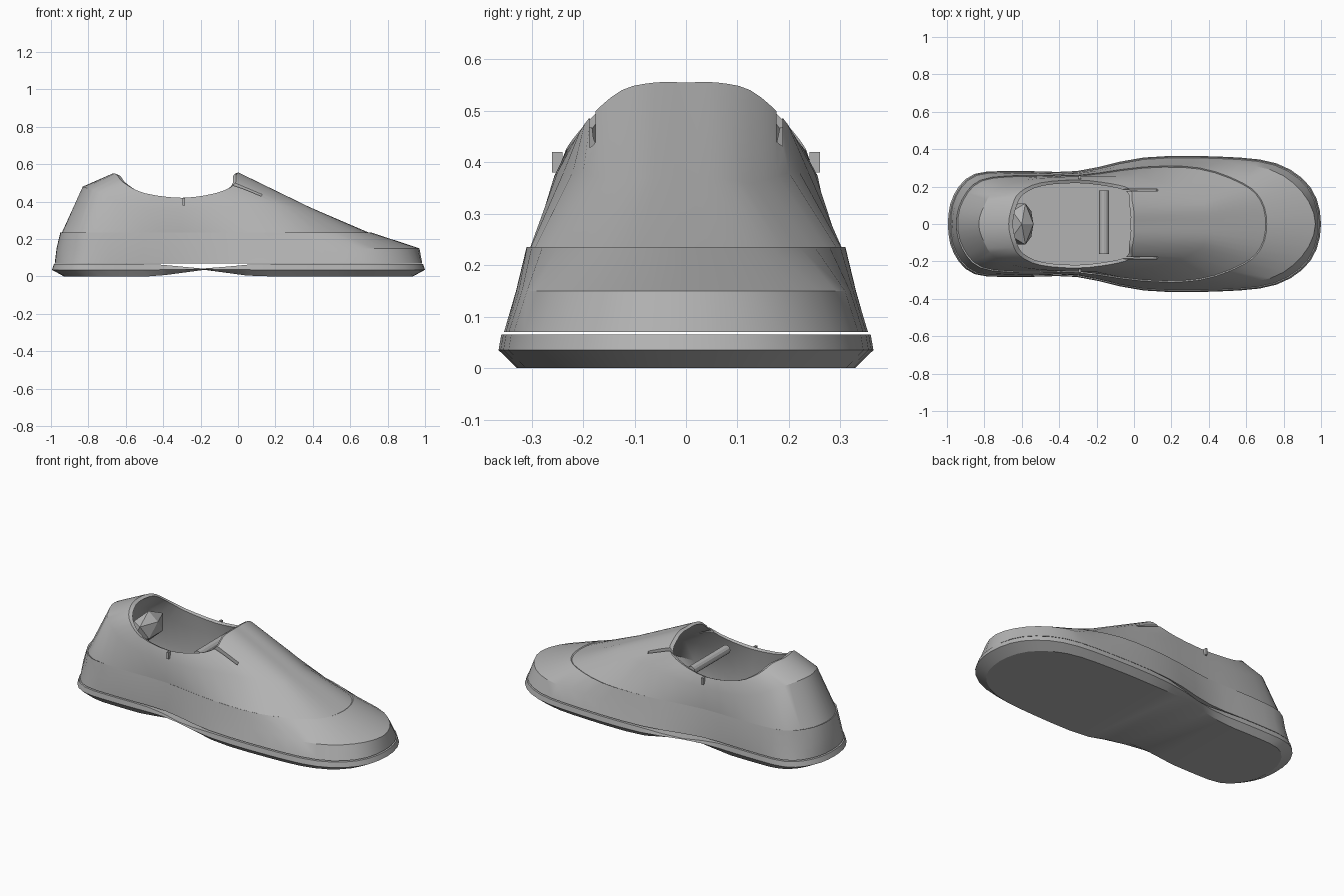
import bpy, bmesh, math
from mathutils import Vector

cube = bpy.data.objects.get("Cube")
if cube:
    bpy.data.objects.remove(cube)

grey = bpy.data.materials.new("plain grey")
grey.use_nodes = True
colour = (0.45, 0.45, 0.45, 1)
grey.diffuse_color = colour
grey.node_tree.nodes["Principled BSDF"].inputs["Base Color"].default_value = colour


def finish(name, bm, smooth=True):
    """Turn a bmesh into a named object in the shoe colour."""
    bmesh.ops.recalc_face_normals(bm, faces=bm.faces[:])
    mesh = bpy.data.meshes.new(name)
    bm.to_mesh(mesh)
    bm.free()
    mesh.materials.append(grey)
    obj = bpy.data.objects.new(name, mesh)
    bpy.context.collection.objects.link(obj)
    if smooth:
        bpy.ops.object.select_all(action='DESELECT')
        obj.select_set(True)
        bpy.context.view_layer.objects.active = obj
        bpy.ops.object.shade_smooth_by_angle(angle=math.radians(28))
    return obj


def ring(half, height=0.0, steps=3):
    """Mirror a heel-to-toe half outline and round it into a closed loop."""
    pts = [Vector((p[0], p[1], p[2] if len(p) > 2 else height)) for p in half]
    pts += [Vector((p.x, -p.y, p.z)) for p in pts[-2:0:-1]]
    n, out = len(pts), []
    for i in range(n):
        a, b, c, d = (pts[(i + k) % n] for k in (-1, 0, 1, 2))
        for s in range(steps):
            t = s / steps
            out.append(0.5 * (2 * b + (c - a) * t + (2 * a - 5 * b + 4 * c - d) * t ** 2
                              + (3 * b - a - 3 * c + d) * t ** 3))
    return out


def resize(loop, sx, sy, z=None, drop=0.0, centre=0.0):
    return [Vector((centre + (p.x - centre) * sx, p.y * sy, p.z - drop if z is None else z))
            for p in loop]


def loft(name, loops):
    """Skin a stack of loops and cap both ends with strips across the width."""
    bm = bmesh.new()
    rows = [[bm.verts.new(p) for p in loop] for loop in loops]
    n = len(rows[0])
    for low, high in zip(rows, rows[1:]):
        for i in range(n):
            j = (i + 1) % n
            bm.faces.new((low[i], low[j], high[j], high[i]))
    for row in (rows[0], rows[-1]):
        for i in range(n // 2):
            strip = [row[i], row[i + 1], row[-i - 1], row[-i]]
            bm.faces.new(list(dict.fromkeys(strip)))
    return finish(name, bm)


def box(name, centre, size, tilt=0.0):
    bm = bmesh.new()
    bmesh.ops.create_cube(bm, size=1)
    obj = finish(name, bm, smooth=False)
    obj.location, obj.scale, obj.rotation_euler.y = centre, size, tilt
    return obj


# Outlines from heel to toe
base = ring([(-.98, 0), (-.95, .15), (-.84, .26), (-.6, .275), (-.3, .275),
             (.05, .345), (.45, .35), (.75, .315), (.93, .19), (.985, 0)], .07)
middle = ring([(-.97, 0), (-.94, .14), (-.82, .25), (-.6, .272), (-.3, .27),
               (.05, .325), (.45, .325), (.73, .29), (.9, .17), (.97, 0)], .15)
seam = ring([(-.95, 0), (-.92, .13), (-.82, .235), (-.6, .26), (-.3, .26),
             (.05, .305), (.35, .3), (.58, .22), (.68, .13), (.71, 0)], .235)
side = ring([(-.83, 0, .48), (-.8, .1, .47), (-.74, .18, .45), (-.58, .235, .38),
             (-.3, .255, .36), (0, .25, .38), (.22, .2, .38), (.36, .13, .36),
             (.38, .07, .37), (.38, 0, .37)])
collar = ring([(-.67, 0, .55), (-.65, .1, .545), (-.61, .17, .5), (-.5, .22, .445),
               (-.3, .235, .42), (-.12, .215, .445), (-.02, .185, .49),
               (-.01, .125, .54), (0, .06, .555), (0, 0, .555)])

# Upper: lower band, seam step, vamp and heel, then the hollow inside
upper = loft("upper", [
    base, middle, seam, resize(seam, .992, .98, .232), side, collar,
    resize(collar, .94, .93, drop=.008, centre=-.3),
    resize(side, .93, .92, drop=.035), resize(seam, .93, .92, .2),
    resize(seam, .92, .9, .12)])

# Sole: chamfered edge, with a thin raised arch between heel and forefoot
def arch(loop, lift):
    for p in loop:
        p.z += lift * max(0, 1 - abs(p.x + .18) / .26)
    return loop

loft("sole", [arch(resize(base, .95, .93, 0), .035),
              arch(resize(base, 1.015, 1.03, .035), .004),
              arch(resize(base, 1.005, 1.015, .065), -.024)])

# Slots beside the tongue, cut through the top of the vamp
for sign, label in ((1, "left"), (-1, "right")):
    cutter = box(label + "_slot_cutter", (.04, sign * .182, .49), (.2, .012, .1), .3)
    cutter.hide_render = True
    cutter.hide_set(True)
    cutter.display_type = 'WIRE'
    cut = upper.modifiers.new(label + "_slot", 'BOOLEAN')
    cut.object, cut.operation, cut.solver = cutter, 'DIFFERENCE', 'EXACT'
    # Small tab hanging from the collar
    box(label + "_collar_tab", (-.29, sign * .25, .4), (.012, .02, .04))

# Bar across the opening
bm = bmesh.new()
bmesh.ops.create_cone(bm, cap_ends=True, segments=12, radius1=.026, radius2=.026, depth=.34)
bar = finish("cross_bar", bm)
bar.location, bar.rotation_euler.x = (-.16, .01, .4), math.pi / 2

# Crumpled padding inside the heel
bm = bmesh.new()
bmesh.ops.create_icosphere(bm, subdivisions=1, radius=1)
pad = finish("heel_padding", bm, smooth=False)
pad.location, pad.scale = (-.6, 0, .4), (.07, .13, .09)
